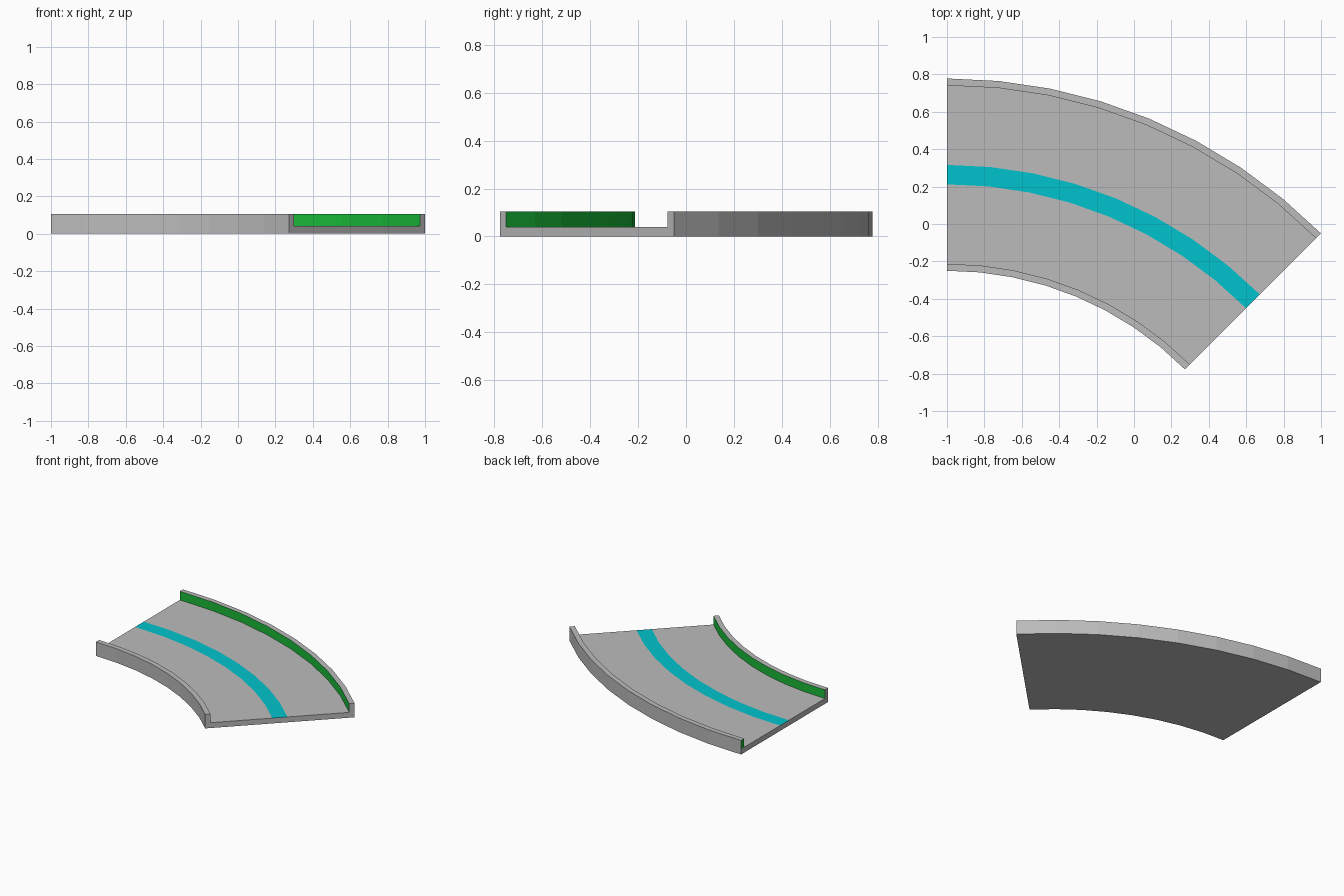
import bpy, bmesh, math

if "Cube" in bpy.data.objects:
    bpy.data.objects.remove(bpy.data.objects["Cube"])

SEGS, SWEEP = 8, math.radians(45)
R_OUT, R_IN, WALL = 2.828, 1.80, 0.037
FLOOR, TOP = 0.04, 0.105
CX, CY = -1.0, 0.778 - R_OUT
MID, HALF = (R_OUT + R_IN) / 2, 0.052


def material(name, color):
    m = bpy.data.materials.new(name)
    m.diffuse_color = color
    m.use_nodes = True
    m.node_tree.nodes["Principled BSDF"].inputs["Base Color"].default_value = m.diffuse_color
    return m


# trough cross-section (radius, height), running round from the inner bottom edge
profile = [
    (R_IN, 0), (R_OUT, 0), (R_OUT, FLOOR), (R_OUT, TOP),
    (R_OUT - WALL, TOP), (R_OUT - WALL, FLOOR),
    (MID + HALF, FLOOR), (MID - HALF, FLOOR),
    (R_IN + WALL, FLOOR), (R_IN + WALL, TOP), (R_IN, TOP), (R_IN, FLOOR),
]
GREY, GREEN, TEAL = 0, 1, 2
edge_mat = {4: GREEN, 6: TEAL, 8: GREEN}   # wall inner faces and centre stripe

bm = bmesh.new()
rings = []
for i in range(SEGS + 1):
    a = SWEEP * i / SEGS
    rings.append([bm.verts.new((CX + r * math.sin(a), CY + r * math.cos(a), z))
                  for r, z in profile])

# swept surfaces
n = len(profile)
for a, b in zip(rings, rings[1:]):
    for k in range(n):
        j = (k + 1) % n
        bm.faces.new((a[k], a[j], b[j], b[k])).material_index = edge_mat.get(k, GREY)

# end caps: slab edge, outer wall end, inner wall end
for ring, outer_mat in ((rings[0], GREEN), (rings[-1], GREY)):
    for ids, mat in (((0, 1, 2, 5, 6, 7, 8, 11), GREY),
                     ((2, 3, 4, 5), outer_mat), ((8, 9, 10, 11), GREY)):
        bm.faces.new([ring[k] for k in ids]).material_index = mat

bmesh.ops.recalc_face_normals(bm, faces=bm.faces)
mesh = bpy.data.meshes.new("curved_track")
bm.to_mesh(mesh)
bm.free()
mesh.materials.append(material("track_grey", (0.5, 0.5, 0.5, 1)))
mesh.materials.append(material("wall_green", (0.01, 0.5, 0.04, 1)))
mesh.materials.append(material("stripe_teal", (0.0, 0.55, 0.62, 1)))
track = bpy.data.objects.new("curved_track", mesh)
bpy.context.collection.objects.link(track)
